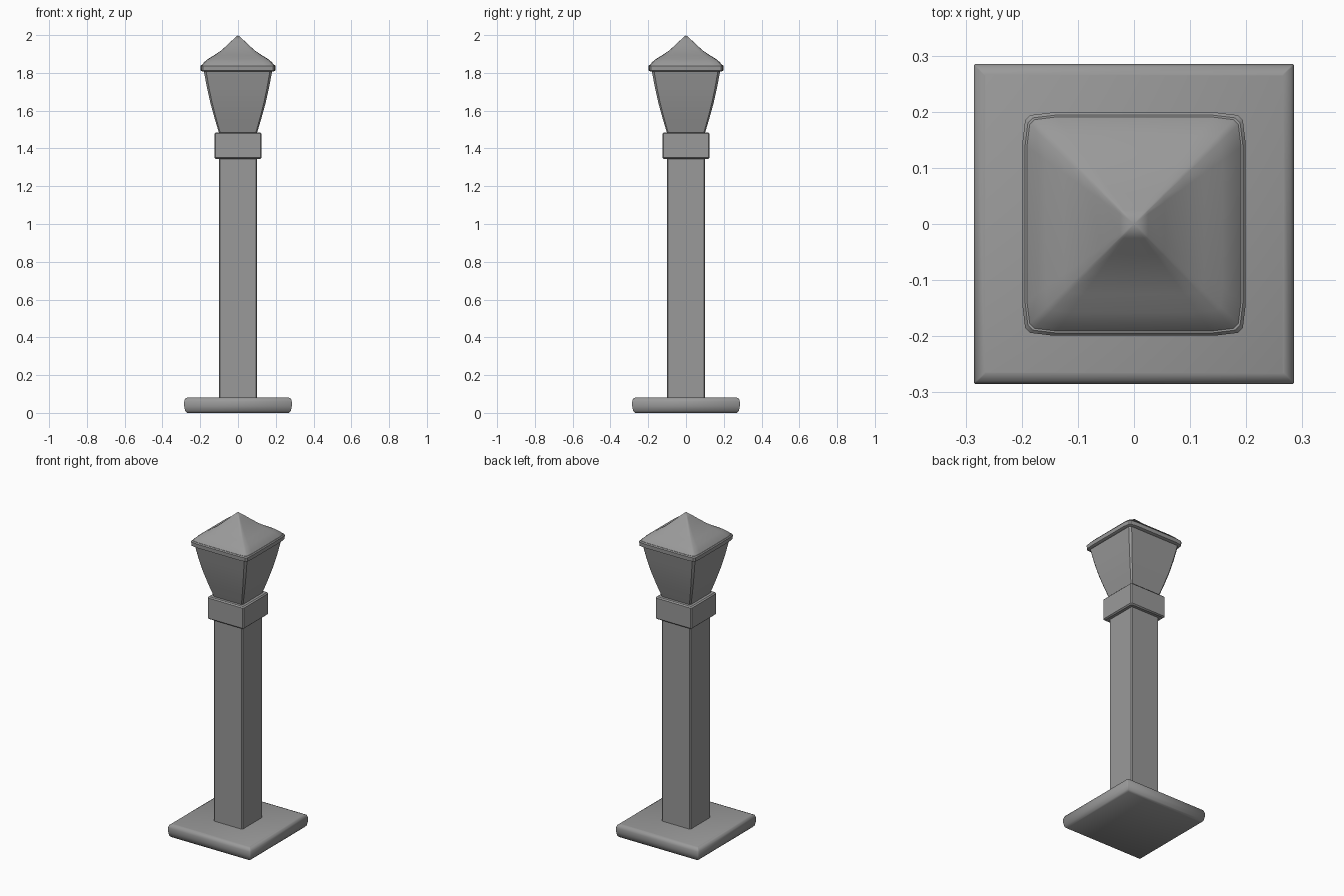
import bpy
import bmesh
import math

cube = bpy.data.objects.get("Cube")
if cube:
    bpy.data.objects.remove(cube, do_unlink=True)

grey = bpy.data.materials.new("stone grey")
grey.use_nodes = True
colour = (0.32, 0.32, 0.32, 1)
grey.diffuse_color = colour
grey.node_tree.nodes["Principled BSDF"].inputs["Base Color"].default_value = colour


def section(half, corner, bow):
    """Square ring with cut corners; a bow pulls the edge ends inward."""
    side = [(half, -half * 0.72), (half, half * 0.72)] if bow else []
    end = half - bow
    side = [(end, -half + corner)] + side + [(end, half - corner)]
    ring = []
    for turn in range(4):
        c, s = (1, 0, -1, 0)[turn], (0, 1, 0, -1)[turn]
        ring += [(x * c - y * s, x * s + y * c) for x, y in side]
    return ring


def loft(name, profile, corner=0.006, bow=0.0, apex=None, angle=35):
    """Skin square rings along a (half width, height) profile."""
    bm = bmesh.new()
    widest = max(h for h, z in profile)
    rings = []
    for half, z in profile:
        k = half / widest
        pts = section(half, corner * k, bow * k)
        rings.append([bm.verts.new((x, y, z)) for x, y in pts])
    n = len(rings[0])
    for low, high in zip(rings, rings[1:]):
        for i in range(n):
            j = (i + 1) % n
            bm.faces.new((low[i], low[j], high[j], high[i]))
    bm.faces.new(rings[0][::-1])
    if apex is None:
        bm.faces.new(rings[-1])
    else:
        tip = bm.verts.new((0, 0, apex))
        for i in range(n):
            bm.faces.new((rings[-1][i], rings[-1][(i + 1) % n], tip))
    bmesh.ops.recalc_face_normals(bm, faces=bm.faces[:])
    mesh = bpy.data.meshes.new(name)
    bm.to_mesh(mesh)
    bm.free()
    mesh.materials.append(grey)
    obj = bpy.data.objects.new(name, mesh)
    bpy.context.collection.objects.link(obj)
    bpy.ops.object.select_all(action="DESELECT")
    obj.select_set(True)
    bpy.context.view_layer.objects.active = obj
    bpy.ops.object.shade_smooth_by_angle(angle=math.radians(angle))
    return obj


# Base slab with softened edges
loft("base", [(0.27, 0), (0.28, 0.01), (0.285, 0.035), (0.285, 0.06),
              (0.28, 0.076), (0.266, 0.082)], corner=0.002, angle=50)

# Square shaft
loft("shaft", [(0.1, 0.07), (0.1, 1.36)])

# Collar block
loft("collar", [(0.118, 1.345), (0.125, 1.352), (0.125, 1.478), (0.118, 1.485)])

# Flared lantern body
loft("lantern", [(0.1, 1.48), (0.124, 1.56), (0.146, 1.64),
                 (0.164, 1.72), (0.182, 1.815)], corner=0.012)

# Rim under the roof
loft("roof_rim", [(0.188, 1.807), (0.198, 1.812), (0.199, 1.836), (0.194, 1.842)],
     corner=0.014, bow=0.005)

# Swept pyramid roof
loft("roof", [(0.194, 1.838), (0.18, 1.856), (0.158, 1.874), (0.125, 1.894),
              (0.09, 1.918), (0.055, 1.949), (0.025, 1.978)],
     corner=0.014, bow=0.005, apex=2.0, angle=45)
